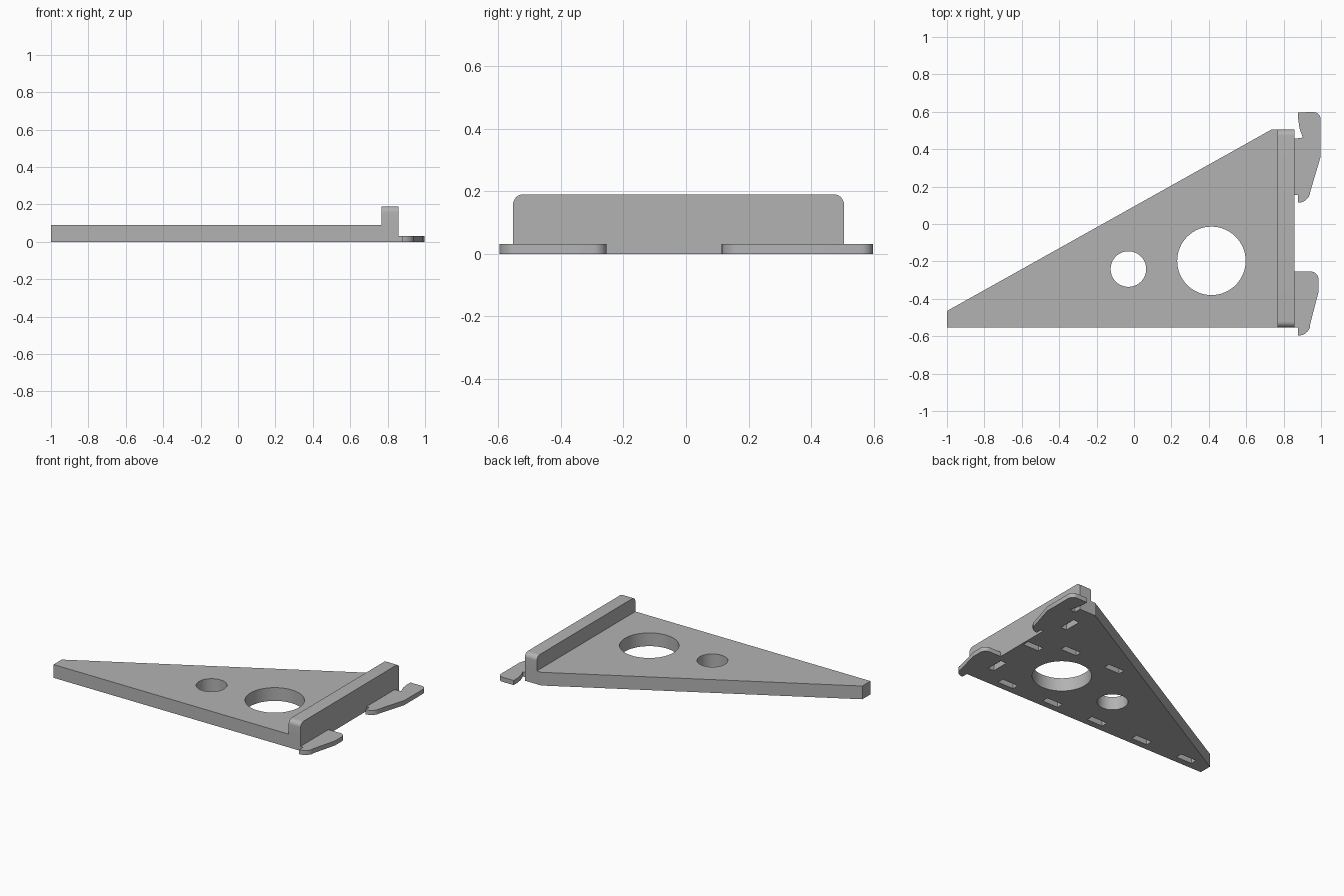
import bpy, bmesh, math
from mathutils import Vector

if "Cube" in bpy.data.objects:
    bpy.data.objects.remove(bpy.data.objects["Cube"])

grey = bpy.data.materials.new("plain_grey")
grey.diffuse_color = (0.45, 0.45, 0.45, 1)
grey.use_nodes = True
grey.node_tree.nodes["Principled BSDF"].inputs["Base Color"].default_value = grey.diffuse_color


def prism(name, outline, a, b, axis='z'):
    """Extrude a 2D outline from a to b along z (outline = xy) or x (outline = yz)."""
    bm = bmesh.new()
    place = (lambda p, h: (p[0], p[1], h)) if axis == 'z' else (lambda p, h: (h, p[0], p[1]))
    face = bm.faces.new([bm.verts.new(place(p, a)) for p in outline])
    move = Vector((0, 0, b - a)) if axis == 'z' else Vector((b - a, 0, 0))
    geo = bmesh.ops.extrude_face_region(bm, geom=[face])["geom"]
    bmesh.ops.translate(bm, vec=move, verts=[v for v in geo if isinstance(v, bmesh.types.BMVert)])
    bmesh.ops.recalc_face_normals(bm, faces=bm.faces)
    mesh = bpy.data.meshes.new(name)
    bm.to_mesh(mesh)
    bm.free()
    mesh.materials.append(grey)
    ob = bpy.data.objects.new(name, mesh)
    bpy.context.collection.objects.link(ob)
    return ob


def arc(cx, cy, r, start, end, n=8):
    return [(cx + r * math.cos(math.radians(start + (end - start) * i / n)),
             cy + r * math.sin(math.radians(start + (end - start) * i / n))) for i in range(n + 1)]


def rect(x, y, w, h):
    return [(x - w / 2, y - h / 2), (x + w / 2, y - h / 2), (x + w / 2, y + h / 2), (x - w / 2, y + h / 2)]


def activate(ob):
    bpy.ops.object.select_all(action='DESELECT')
    ob.select_set(True)
    bpy.context.view_layer.objects.active = ob


def boolean(ob, other, operation):
    other.hide_render = True
    mod = ob.modifiers.new("boolean", 'BOOLEAN')
    mod.operation, mod.solver, mod.object = operation, 'EXACT', other
    activate(ob)
    bpy.ops.object.modifier_apply(modifier=mod.name)
    bpy.data.objects.remove(other)


Y0, Y1 = -0.553, 0.505

# Triangular web plate
body = prism("bracket_body", [(-1, Y0), (0.858, Y0), (0.858, Y1), (0.735, Y1), (-1, -0.465)], 0, 0.09)

# Upright flange with rounded upper corners
r = 0.032
flange = prism("flange", [(Y0, 0), (Y1, 0)] + arc(Y1 - r, 0.19 - r, r, 0, 90)
               + arc(Y0 + r, 0.19 - r, r, 90, 180), 0.768, 0.858, 'x')
boolean(body, flange, 'UNION')

# Round lightening holes
for x, y, rad in [(0.414, -0.197, 0.183), (-0.03, -0.241, 0.095)]:
    boolean(body, prism("hole_cutter", arc(x, y, rad, 0, 360, 64)[:-1], -0.1, 0.3), 'DIFFERENCE')

# Shallow slots on the underside
slots = [(-0.826 + 0.358 * i, -0.485, 0.12, 0.045) for i in range(5)]
slots += [(0.223, 0.075, 0.12, 0.045), (0.57, 0.075, 0.12, 0.045), (0.784, -0.03, 0.12, 0.045)]
slots += [(0.8, -0.355, 0.045, 0.12), (0.78, 0.317, 0.045, 0.12)]
for s in slots:
    boolean(body, prism("slot_cutter", rect(*s), -0.05, 0.04), 'DIFFERENCE')

# Thin mounting hooks, slightly set into the flange
upper = ([(0.85, 0.455), (0.903, 0.462), (0.885, 0.51), (0.878, 0.56), (0.878, 0.597)]
         + arc(0.96, 0.56, 0.038, 90, 0) + [(0.998, 0.36), (0.943, 0.175)]
         + arc(0.878, 0.18, 0.066, -20, -90, 6) + [(0.878, 0.155), (0.85, 0.155)])
lower = ([(0.85, -0.254)] + arc(0.945, -0.295, 0.041, 90, 0)
         + [(0.986, -0.365), (0.942, -0.535)]
         + arc(0.878, -0.53, 0.067, -20, -90, 6) + [(0.878, -0.553), (0.85, -0.553)])
hooks = [prism("upper_hook", upper, 0, 0.031), prism("lower_hook", lower, 0, 0.031)]

for ob in [body] + hooks:
    activate(ob)
    bpy.ops.object.shade_smooth_by_angle(angle=math.radians(25))
